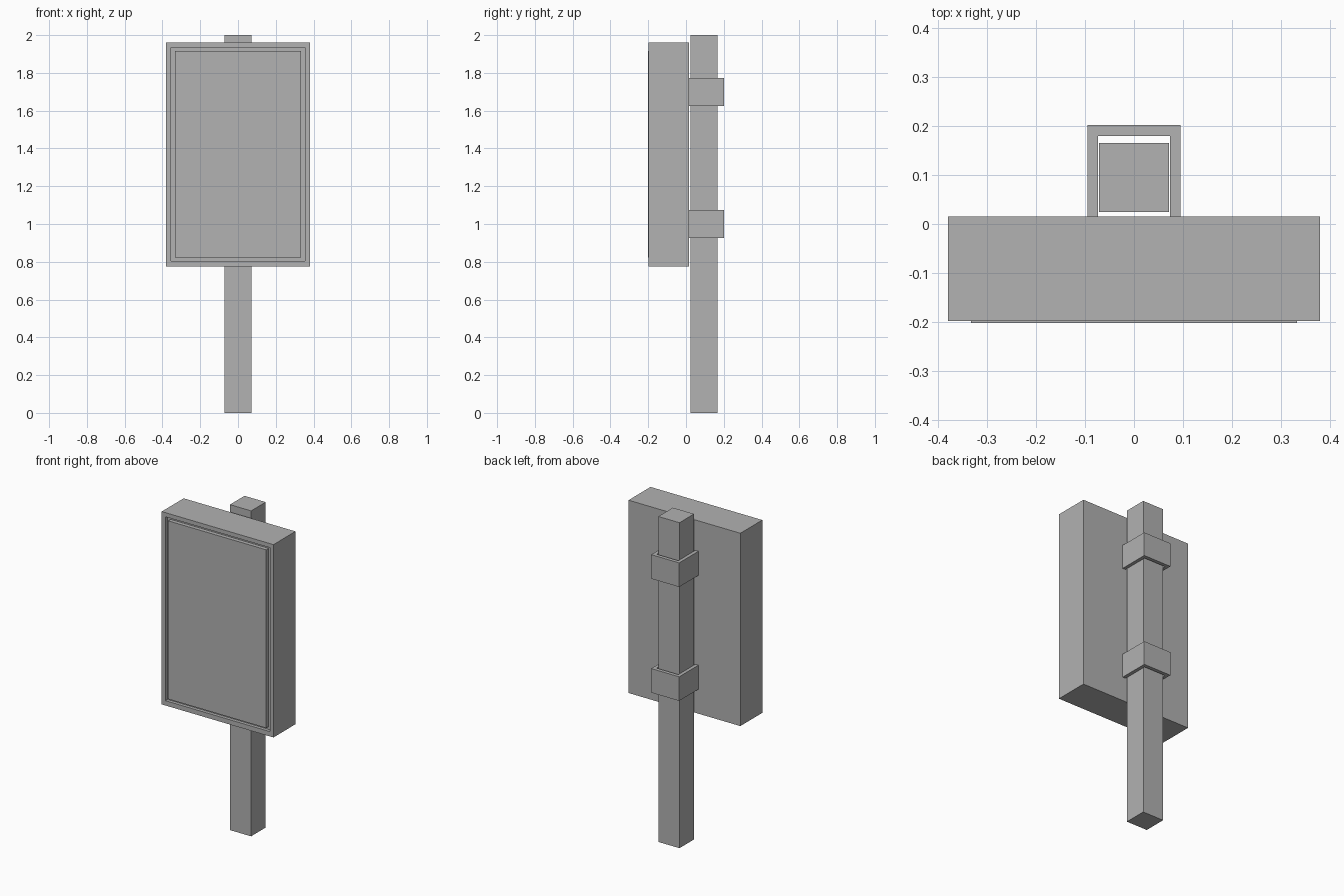
import bpy, bmesh
from mathutils import Vector

cube = bpy.data.objects.get("Cube")
if cube:
    bpy.data.objects.remove(cube, do_unlink=True)

GREY = (0.445, 0.445, 0.445, 1.0)
grey = bpy.data.materials.new("plain grey")
grey.use_nodes = True
grey.diffuse_color = GREY
grey.node_tree.nodes["Principled BSDF"].inputs["Base Color"].default_value = GREY


def finish(name, bm):
    bmesh.ops.recalc_face_normals(bm, faces=bm.faces)
    mesh = bpy.data.meshes.new(name)
    bm.to_mesh(mesh)
    bm.free()
    mesh.materials.append(grey)
    obj = bpy.data.objects.new(name, mesh)
    bpy.context.collection.objects.link(obj)
    return obj


def box_mesh(half_x, y0, y1, z0, z1):
    bm = bmesh.new()
    bmesh.ops.create_cube(bm, size=1)
    for v in bm.verts:
        v.co = Vector((v.co.x * 2 * half_x,
                       y1 if v.co.y > 0 else y0,
                       z1 if v.co.z > 0 else z0))
    return bm


BACK = 0.015    # rear face of the display case

# Square post
finish("post", box_mesh(0.072, 0.0245, 0.166, 0, 2))

# Display case with a recess in its front face
bm = box_mesh(0.38, -0.198, BACK, 0.775, 1.96)
bm.normal_update()
front = min(bm.faces, key=lambda f: f.calc_center_median().y)
bmesh.ops.inset_region(bm, faces=[front], thickness=0.036)
for v in front.verts:
    v.co.z += 0.004 if v.co.z < 1.3 else 0
recess = bmesh.ops.extrude_discrete_faces(bm, faces=[front])["faces"][0]
for v in recess.verts:
    v.co.y += 0.02
finish("display_case", bm)

# Sign panel sitting in the recess, a narrow gap all round
finish("sign_panel", box_mesh(0.333, -0.202, -0.178, 0.822, 1.917))

# U-shaped clamps that hold the case to the post
half = [(0.095, BACK), (0.095, 0.202), (-0.095, 0.202), (-0.095, BACK)]
inner = [(-0.074, BACK), (-0.074, 0.18), (0.074, 0.18), (0.074, BACK)]
for name, z in (("lower_clamp", 0.925), ("upper_clamp", 1.625)):
    bm = bmesh.new()
    profile = bm.faces.new([bm.verts.new((x, y, z)) for x, y in half + inner])
    top = bmesh.ops.extrude_face_region(bm, geom=[profile], use_keep_orig=True)
    verts = [g for g in top["geom"] if isinstance(g, bmesh.types.BMVert)]
    bmesh.ops.translate(bm, verts=verts, vec=(0, 0, 0.148))
    finish(name, bm)
